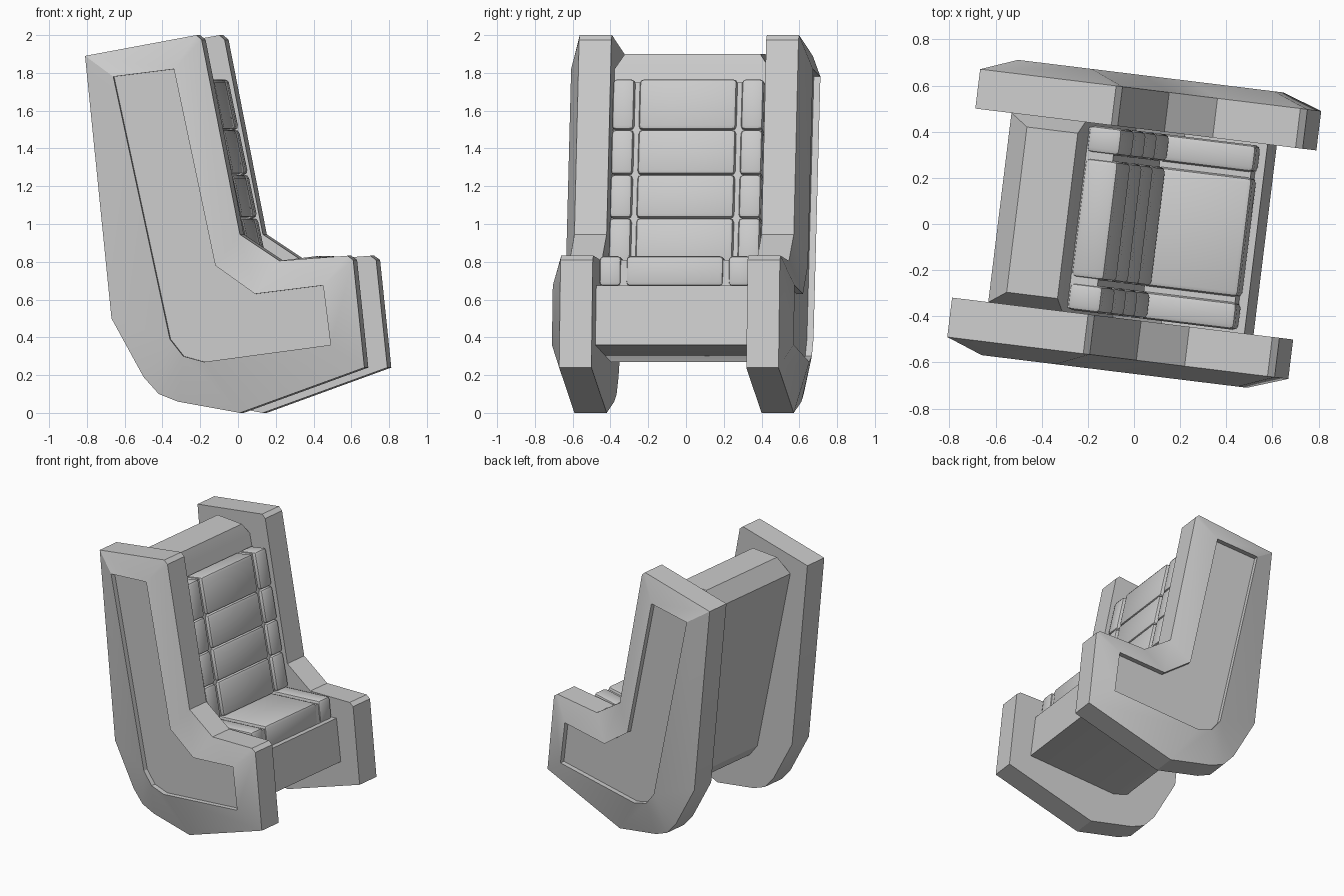
import bpy, bmesh, math
from mathutils import Matrix, Vector

if "Cube" in bpy.data.objects:
    bpy.data.objects.remove(bpy.data.objects["Cube"])

YAW = Matrix.Rotation(math.radians(-7), 4, 'Z')   # whole seat is turned slightly

# Side outline (u, z) and the smaller outline shared by the panel recess and seat body
OUTER = [(-.744, 1.89), (-.15, 2.0), (-.122, 1.975), (.082, .945), (.293, .805),
         (.655, .832), (.686, .81), (.746, .24), (.082, 0), (-.25, .06),
         (-.351, .10), (-.432, .19), (-.603, .50)]
INNER = [(-.586, 1.78), (-.263, 1.82), (-.042, .78), (.17, .63), (.533, .675),
         (.573, .36), (-.102, .27), (-.213, .30), (-.284, .39)]
LINK = [0, 1, 1, 2, 3, 4, 4, 5, 6, 7, 7, 8, 8]    # outer point -> inner point


def finish(bm, name):
    bmesh.ops.recalc_face_normals(bm, faces=bm.faces[:])
    bm.transform(YAW)
    me = bpy.data.meshes.new(name)
    bm.to_mesh(me)
    bm.free()
    ob = bpy.data.objects.new(name, me)
    bpy.context.collection.objects.link(ob)
    bpy.ops.object.select_all(action='DESELECT')
    ob.select_set(True)
    bpy.context.view_layer.objects.active = ob
    bpy.ops.object.shade_smooth_by_angle(angle=math.radians(25))
    return ob


def ring(bm, pts, v):
    return [bm.verts.new((u, v, z)) for u, z in pts]


def bridge(bm, a, b, link=None):
    n = len(a)
    link = link or list(range(n))
    for i in range(n):
        j = (i + 1) % n
        f = [a[i], a[j], b[link[j]]]
        if link[i] != link[j]:
            f.append(b[link[i]])
        bm.faces.new(f)


# Side panels: slab, sloped rim and sunken centre
for side, name in ((-1, "near_side_panel"), (1, "far_side_panel")):
    bm = bmesh.new()
    a = ring(bm, OUTER, side * .413)
    b = ring(bm, OUTER, side * .585)
    c = ring(bm, INNER, side * .645)
    d = ring(bm, INNER, side * .61)
    bm.faces.new(a)
    bridge(bm, a, b)
    bridge(bm, b, c, LINK)
    bridge(bm, c, d)
    bm.faces.new(d)
    finish(bm, name)

# Seat body: L-shaped prism with a bevelled top
bm = bmesh.new()
a = ring(bm, INNER, -.414)
b = ring(bm, INNER, .414)
bm.faces.new(a)
bm.faces.new(b)
bridge(bm, a, b)
top = max(bm.faces, key=lambda f: f.calc_center_median().z)
bmesh.ops.recalc_face_normals(bm, faces=bm.faces[:])
bmesh.ops.inset_individual(bm, faces=[top], thickness=.075)
for p in top.verts:
    p.co.z = 1.90
    p.co.x = -.512 if p.co.x < -.42 else -.29
finish(bm, "seat_body")


# Cushions: s runs along the body surface, n points out of it
def add_pad(bm, frame, s0, s1, v0, v1, n0, n1, bevel):
    o, s, n = frame
    r = bmesh.ops.create_cube(bm, size=1)
    for p in r['verts']:
        ps = s1 if p.co.x > 0 else s0
        pv = v1 if p.co.y > 0 else v0
        pn = n1 if p.co.z > 0 else n0
        p.co = o + s * ps + n * pn + Vector((0, pv, 0))
    if bevel:
        edges = list({e for p in r['verts'] for e in p.link_edges})
        bmesh.ops.bevel(bm, geom=edges, offset=bevel, segments=2,
                        profile=.5, affect='EDGES')


def cushion(name, frame, rows, height, groove):
    bm = bmesh.new()
    add_pad(bm, frame, rows[0] + .012, rows[-1] - .012, -.395, .395, 0, height - groove, 0)
    for s0, s1 in zip(rows, rows[1:]):
        for v0, v1 in ((-.403, -.285), (-.26, .26), (.285, .403)):
            add_pad(bm, frame, s0, s1, v0, v1, 0, height, .022)
    finish(bm, name)


back = (Vector((-.263, 0, 1.82)), Vector((.2079, 0, -.978)), Vector((.978, 0, .2079)))
seat = (Vector((.17, 0, .63)), Vector((.9924, 0, .123)), Vector((-.123, 0, .9924)))
cushion("back_cushion", back, (.083, .357, .60, .835, 1.09), .149, .028)
cushion("seat_cushion", seat, (-.2, .338), .162, .022)
